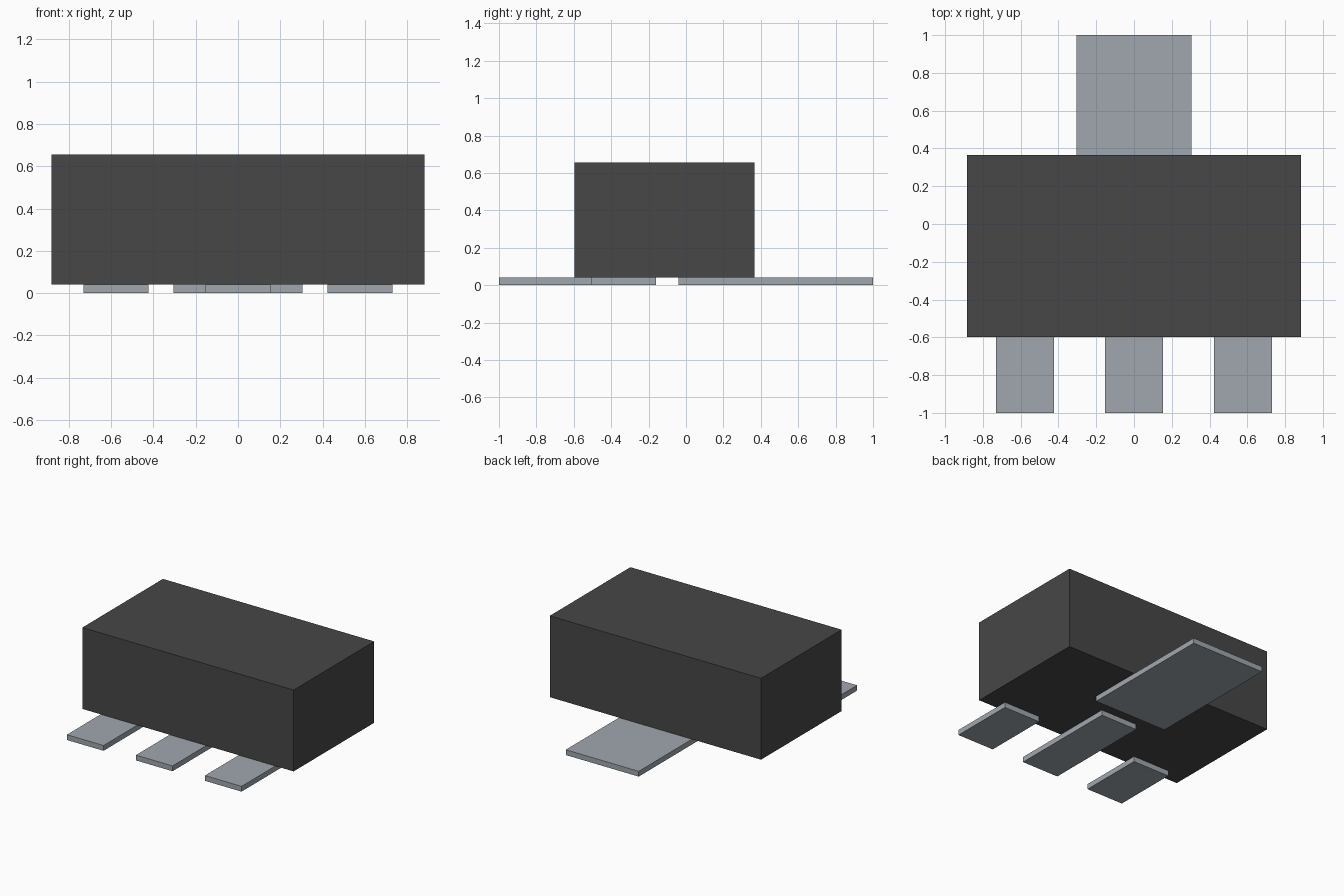
import bpy
from mathutils import Vector

cube = bpy.data.objects.get("Cube")
if cube:
    bpy.data.objects.remove(cube, do_unlink=True)


def make_material(name, rgb, metallic=0.0):
    mat = bpy.data.materials.new(name)
    mat.use_nodes = True
    mat.diffuse_color = (*rgb, 1)
    mat.node_tree.nodes["Principled BSDF"].inputs["Base Color"].default_value = (*rgb, 1)
    return mat


def add_box(name, low, high, mat):
    """Axis-aligned box between two opposite corners."""
    low, high = Vector(low), Vector(high)
    bpy.ops.mesh.primitive_cube_add(size=1, location=(low + high) / 2)
    box = bpy.context.object
    box.name = name
    box.scale = high - low
    bpy.ops.object.transform_apply(location=False, rotation=False, scale=True)
    box.data.materials.append(mat)
    return box


plastic = make_material("dark grey plastic", (0.063, 0.063, 0.063))
metal = make_material("light grey metal", (0.35, 0.39, 0.42))

LEAD = 0.04            # lead thickness, also the underside of the body
HALF_WIDTH = 0.153     # half width of a front lead

# Package body resting on the leads
add_box("body", (-0.883, -0.597, LEAD), (0.883, 0.365, 0.655), plastic)

# Wide tab at the back
add_box("back_tab", (-0.305, -0.04, 0), (0.305, 1, LEAD), metal)

# Three front leads, the middle one reaching further under the body
for name, x, inner_end in (("right_lead", -0.577, -0.505),
                           ("middle_lead", 0, -0.16),
                           ("left_lead", 0.577, -0.505)):
    add_box(name, (x - HALF_WIDTH, -1, 0), (x + HALF_WIDTH, inner_end, LEAD), metal)
